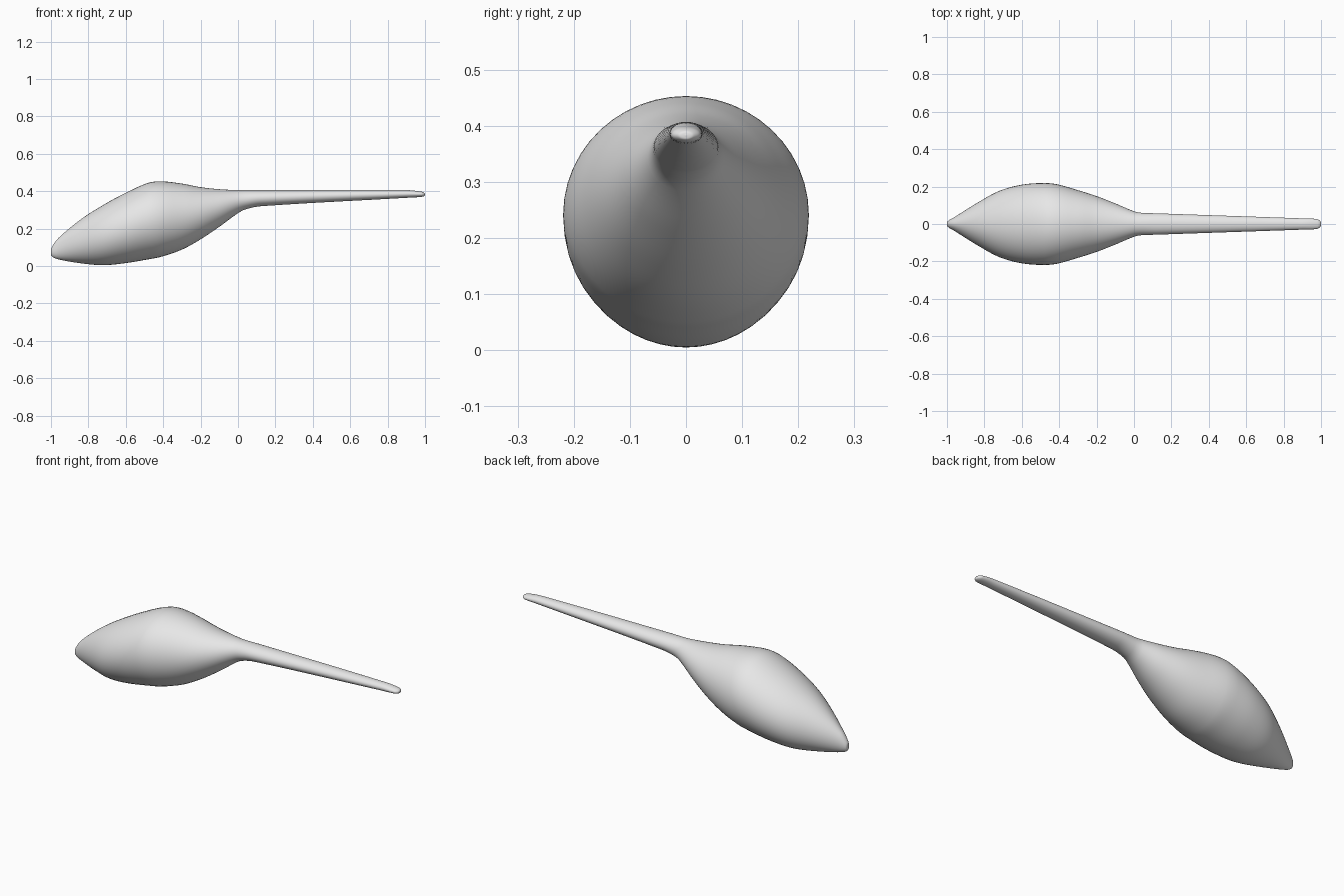
import bpy
import bmesh
from math import cos, sin, tau
from mathutils import Vector

SIDES = 48
STEPS = 6

if "Cube" in bpy.data.objects:
    bpy.data.objects.remove(bpy.data.objects["Cube"], do_unlink=True)

# Cross-section stations: x, top z, bottom z, half width
STATIONS = [Vector(row) for row in (
    (-1, .075, .075, 0),
    (-.996, .1, .053, .015),
    (-.96, .15, .036, .037),
    (-.84, .25, .015, .112),
    (-.72, .327, .005, .177),
    (-.6, .392, .016, .21),
    (-.48, .445, .036, .219),
    (-.41, .453, .05, .212),
    (-.3, .441, .088, .181),
    (-.2, .422, .143, .149),
    (-.1, .411, .21, .11),
    (0, .406, .283, .068),
    (.04, .406, .303, .06),
    (.12, .406, .32, .057),
    (.9, .406, .365, .03),
    (.98, .398, .37, .026),
    (.997, .391, .375, .014),
    (1, .383, .383, 0),
)]


def smooth_stations(points):
    """Chord-length cubic interpolation between the stations."""
    knots = [0.0]
    for a, b in zip(points, points[1:]):
        knots.append(knots[-1] + (b - a).length)
    last = len(points) - 1
    slopes = []
    for i in range(len(points)):
        lo, hi = max(i - 1, 0), min(i + 1, last)
        slopes.append((points[hi] - points[lo]) / (knots[hi] - knots[lo]))
    result = []
    for i in range(last):
        span = knots[i + 1] - knots[i]
        for step in range(STEPS):
            t = step / STEPS
            blend = t * t * (3 - 2 * t)
            result.append(points[i] * (1 - blend) + points[i + 1] * blend
                          + slopes[i] * (span * t * (1 - t) ** 2)
                          - slopes[i + 1] * (span * t * t * (1 - t)))
    return result[1:]


def add_ring(bm, station):
    x, top, bottom, half_width = station
    middle, half_height = (top + bottom) / 2, (top - bottom) / 2
    return [bm.verts.new((x, half_width * cos(tau * k / SIDES),
                          middle + half_height * sin(tau * k / SIDES)))
            for k in range(SIDES)]


# Bulb and tapering stem, lofted as one skin
bm = bmesh.new()
rings = [add_ring(bm, station) for station in smooth_stations(STATIONS)]
for a, b in zip(rings, rings[1:]):
    for k in range(SIDES):
        n = (k + 1) % SIDES
        bm.faces.new((a[k], a[n], b[n], b[k]))

# Rounded ends close to a point
for ring, station in ((rings[0], STATIONS[0]), (rings[-1], STATIONS[-1])):
    pole = bm.verts.new((station[0], 0, station[1]))
    for k in range(SIDES):
        bm.faces.new((ring[k], ring[(k + 1) % SIDES], pole))
bmesh.ops.recalc_face_normals(bm, faces=bm.faces[:])

mesh = bpy.data.meshes.new("bulb_and_stem")
bm.to_mesh(mesh)
bm.free()
body = bpy.data.objects.new("bulb_and_stem", mesh)
bpy.context.collection.objects.link(body)

# Plain grey surface
grey = bpy.data.materials.new("light_grey")
grey.use_nodes = True
colour = (0.8, 0.8, 0.8, 1)
grey.diffuse_color = colour
for node in grey.node_tree.nodes:
    if node.type == "BSDF_PRINCIPLED":
        node.inputs["Base Color"].default_value = colour
mesh.materials.append(grey)
for face in mesh.polygons:
    face.use_smooth = True
